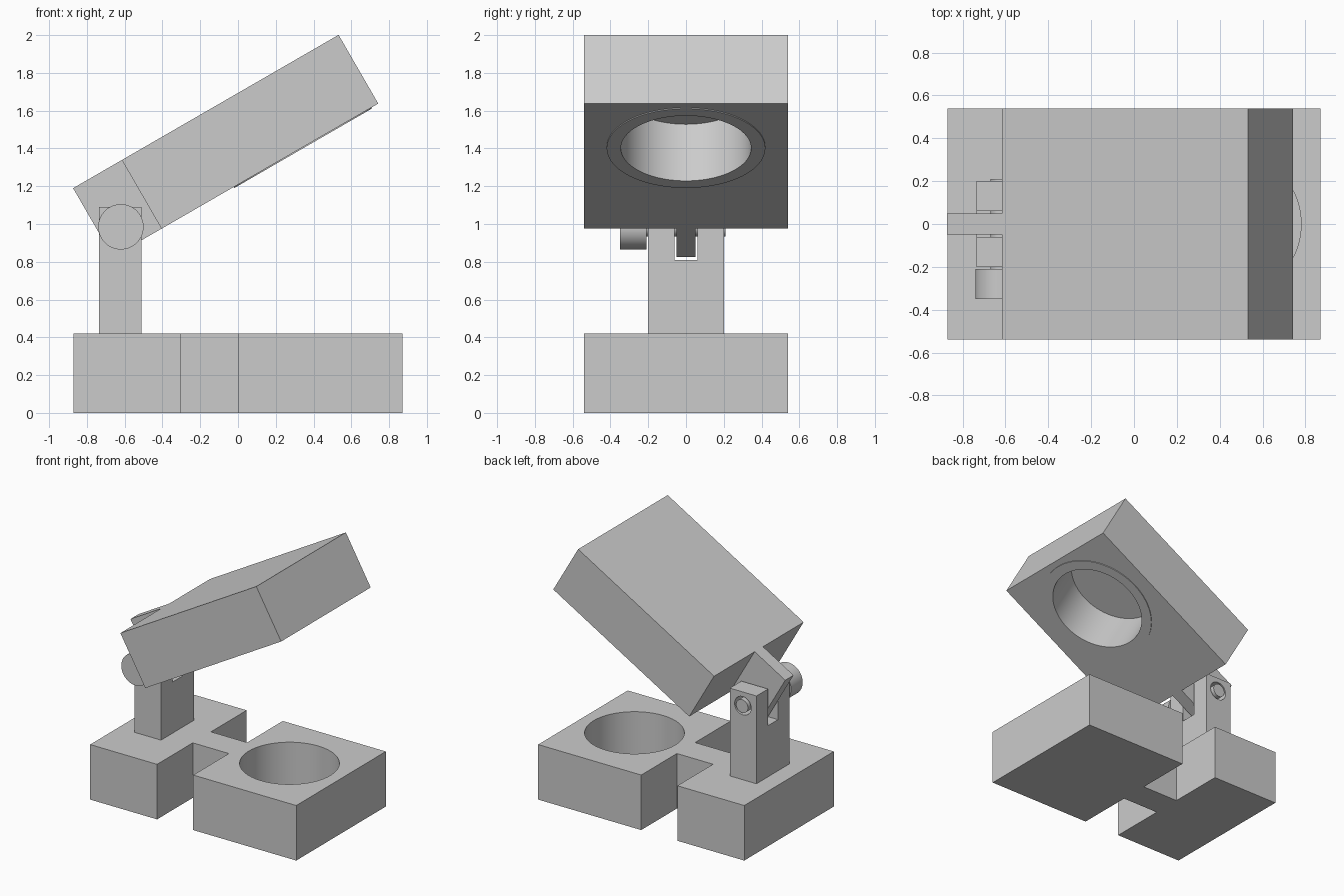
import bpy
import bmesh
from math import radians
from mathutils import Matrix, Vector

if "Cube" in bpy.data.objects:
    bpy.data.objects.remove(bpy.data.objects["Cube"], do_unlink=True)

GREY = (0.6, 0.6, 0.6, 1.0)
grey = bpy.data.materials.new("plain_grey")
grey.use_nodes = True
grey.diffuse_color = GREY
grey.node_tree.nodes["Principled BSDF"].inputs["Base Color"].default_value = GREY


def finish(name, bm, frame=Matrix()):
    bmesh.ops.recalc_face_normals(bm, faces=bm.faces[:])
    mesh = bpy.data.meshes.new(name)
    bm.to_mesh(mesh)
    bm.free()
    mesh.materials.append(grey)
    obj = bpy.data.objects.new(name, mesh)
    obj.matrix_world = frame
    bpy.context.collection.objects.link(obj)
    return obj


def box(name, low, high, frame=Matrix()):
    low, high = Vector(low), Vector(high)
    bm = bmesh.new()
    place = Matrix.Translation((low + high) / 2) @ Matrix.Diagonal(high - low).to_4x4()
    bmesh.ops.create_cube(bm, size=1, matrix=place)
    return finish(name, bm, frame)


def cylinder(name, radius, low, high, frame=Matrix(), sides=96):
    """Cylinder along the local z axis of its frame."""
    bm = bmesh.new()
    bmesh.ops.create_cone(bm, cap_ends=True, segments=sides, radius1=radius,
                          radius2=radius, depth=high - low,
                          matrix=Matrix.Translation((0, 0, (low + high) / 2)))
    return finish(name, bm, frame)


def cut(obj, *cutters):
    bpy.context.view_layer.objects.active = obj
    for cutter in cutters:
        cutter.hide_render = True
        mod = obj.modifiers.new("cut", 'BOOLEAN')
        mod.operation = 'DIFFERENCE'
        mod.solver = 'EXACT'
        mod.object = cutter
        bpy.ops.object.modifier_apply(modifier=mod.name)


WIDTH = 0.54       # half width of the blocks
THICK = 0.42       # thickness of base and lid
BORE = 0.345       # pocket radius
DEPTH = 0.34       # pocket depth

# Base: two blocks joined by a narrow neck
bm = bmesh.new()
side = [(-0.87, WIDTH), (-0.305, WIDTH), (-0.305, 0.11),
        (0, 0.11), (0, WIDTH), (0.87, WIDTH)]
outline = side + [(x, -y) for x, y in reversed(side)]
face = bm.faces.new([bm.verts.new((x, y, 0)) for x, y in outline])
grown = bmesh.ops.extrude_face_region(bm, geom=[face])["geom"]
bmesh.ops.translate(bm, vec=(0, 0, THICK),
                    verts=[v for v in grown if isinstance(v, bmesh.types.BMVert)])
base = finish("base", bm)
base_pocket = cylinder("base_pocket_cutter", BORE, THICK - DEPTH, THICK + 0.1,
                       Matrix.Translation((0.435, 0, 0)))
cut(base, base_pocket)

# Post with a slot and a pin hole
pivot = Matrix.Translation((-0.62, 0, 0.985)) @ Matrix.Rotation(radians(-90), 4, 'X')
post = box("hinge_post", (-0.735, -0.2, THICK), (-0.51, 0.2, 1.09))
slot = box("slot_cutter", (-0.9, -0.06, 0.81), (-0.4, 0.06, 1.3))
pin_hole = cylinder("pin_hole_cutter", 0.07, -0.4, 0.4, pivot, 48)
cut(post, slot, pin_hole)

# Tilted lid with its hinge arm, pocket and raised rim
tilt = Matrix.Translation((-0.405, 0, 0.975)) @ Matrix.Rotation(radians(-30), 4, 'Y')
lid = box("lid", (0, -WIDTH, 0), (1.325, WIDTH, THICK), tilt)
arm = box("hinge_arm", (-0.298, -0.05, 0), (0, 0.05, THICK), tilt)
pocket_frame = tilt @ Matrix.Translation((0.862, 0, 0))
rim = cylinder("lid_rim", 0.42, -0.006, 0, pocket_frame)
lid_pocket = cylinder("lid_pocket_cutter", BORE, -0.1, DEPTH, pocket_frame)
cut(lid, lid_pocket)
cut(rim, lid_pocket)
cut(arm, pin_hole)

# Hinge pin and its round head
pin = cylinder("hinge_pin", 0.05, -0.21, 0.21, pivot, 48)
head = cylinder("pin_head", 0.12, -0.35, -0.21, pivot)

for cutter in (base_pocket, slot, pin_hole, lid_pocket):
    bpy.data.objects.remove(cutter, do_unlink=True)

# Smooth round walls, sharp edges elsewhere
bpy.ops.object.select_all(action='DESELECT')
for obj in (base, post, lid, arm, rim, pin, head):
    obj.select_set(True)
bpy.context.view_layer.objects.active = base
bpy.ops.object.shade_smooth_by_angle(angle=radians(30))
